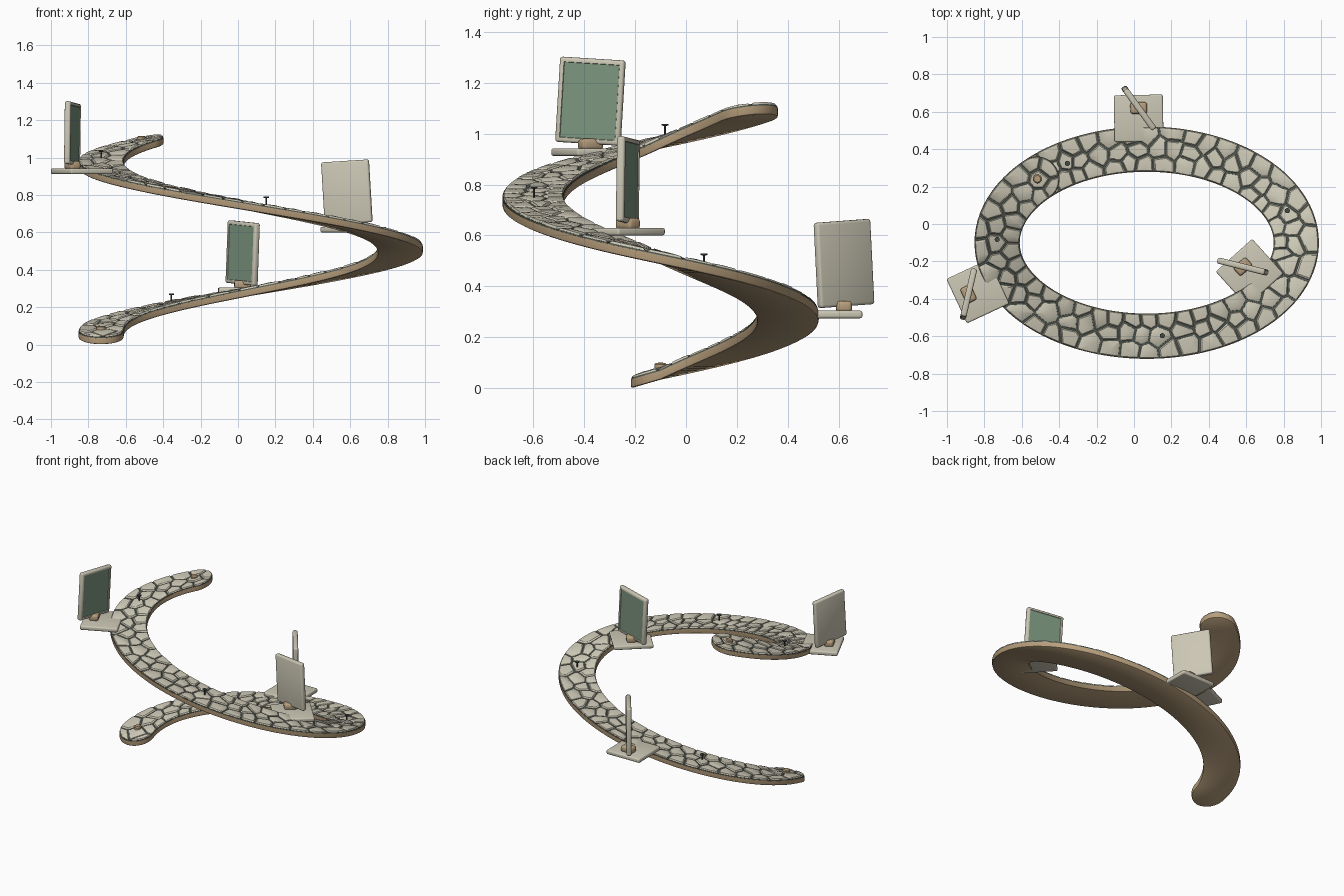
import bpy, bmesh, math, random
from mathutils import Vector, Matrix

random.seed(4)
if "Cube" in bpy.data.objects:
    bpy.data.objects.remove(bpy.data.objects["Cube"], do_unlink=True)


def material(name, color):
    m = bpy.data.materials.new(name)
    m.use_nodes = True
    m.diffuse_color = (*color, 1)
    m.node_tree.nodes["Principled BSDF"].inputs["Base Color"].default_value = (*color, 1)
    return m


STONE = material("pale stone", (0.60, 0.57, 0.46))
GROUT = material("dark grout", (0.09, 0.11, 0.09))
TAN = material("tan", (0.47, 0.34, 0.20))
CREAM = material("cream frame", (0.60, 0.57, 0.46))
GLASS = material("green glass", (0.20, 0.30, 0.21))
DARK = material("dark metal", (0.05, 0.07, 0.06))


def finish(bm, name, mats, angle=35):
    bmesh.ops.recalc_face_normals(bm, faces=bm.faces)
    me = bpy.data.meshes.new(name)
    bm.to_mesh(me)
    bm.free()
    for m in mats:
        me.materials.append(m)
    me.shade_smooth()
    me.set_sharp_from_angle(angle=math.radians(angle))
    ob = bpy.data.objects.new(name, me)
    bpy.context.collection.objects.link(ob)
    return ob


# Spiral path: an ellipse in plan, climbing evenly with the angle
CX, CY, RX, RY = 0.068, -0.10, 0.80, 0.50
TURN, RISE, R = 403, 1.015, 0.121


def centre(deg):
    t = math.radians(180 - deg)
    return Vector((CX + RX * math.cos(t), CY + RY * math.sin(t), 0.08 + RISE * deg / TURN))


def tangent(deg):
    return (centre(deg + 0.5) - centre(deg - 0.5)).normalized()


ARC = [0.0]
for d in range(TURN):
    ARC.append(ARC[-1] + (centre(d + 1) - centre(d)).length)
LENGTH = ARC[-1]


def place(s, w, h):
    """Map distance along, offset across and height onto the walkway."""
    c = min(max(s, 0), LENGTH)
    i = next(k for k in range(1, TURN + 1) if ARC[k] >= c)
    deg = i - (ARC[i] - c) / (ARC[i] - ARC[i - 1])
    t = tangent(deg)
    side = Vector((-t.y, t.x, 0)).normalized()
    return centre(deg) + t * (s - c) + side * w + Vector((0, 0, h))


def slab(name, profile, mat):
    """Round-ended ribbon; profile lists (inset, height) rows from bottom to top."""
    caps = [R * math.cos(math.radians(a)) for a in range(0, 90, 9)]
    n = 150
    stations = [(-c, 1) for c in caps] + [(LENGTH * k / n, 0) for k in range(n + 1)]
    stations += [(LENGTH + c, 1) for c in reversed(caps)]
    bm = bmesh.new()
    rings = []
    for s, cap in stations:
        over = max(-s, s - LENGTH, 0)
        half = math.sqrt(max(R * R - over * over, 0))
        ring = []
        for sign, rows in ((-1, profile), (1, profile[::-1])):
            for inset, h in rows:
                k = 1 - inset / R
                ss = min(max(s, 0), LENGTH) + (over * k if s > LENGTH else -over * k)
                ring.append(bm.verts.new(place(ss, sign * half * k, h)))
        rings.append(ring)
    for a, b in zip(rings, rings[1:]):
        for j in range(len(a)):
            k = (j + 1) % len(a)
            bm.faces.new((a[j], a[k], b[k], b[j]))
    bmesh.ops.remove_doubles(bm, verts=bm.verts, dist=0.00005)
    finish(bm, name, [mat])


slab("walkway_base", [(0.008, -0.046), (0.002, -0.043), (0, -0.036), (0, -0.011)], TAN)
slab("grout_bed", [(0.002, -0.012), (0.002, -0.005)], GROUT)


# Paving: cells cut from the ribbon outline by the bisectors between jittered seeds
def clip(poly, point, normal):
    out = []
    for a, b in zip(poly, poly[1:] + poly[:1]):
        da, db = (a - point).dot(normal), (b - point).dot(normal)
        if da <= 0:
            out.append(a)
        if da * db < 0:
            out.append(a.lerp(b, da / (da - db)))
    return out


edge = R - 0.003
steps = 110
outline = [Vector((LENGTH * k / steps, -edge)) for k in range(steps)]
outline += [Vector((LENGTH + edge * math.cos(a), edge * math.sin(a)))
            for a in (math.radians(-90 + 12 * k) for k in range(16))]
outline += [Vector((LENGTH * (1 - k / steps), edge)) for k in range(1, steps)]
outline += [Vector((-edge * math.cos(a), edge * math.sin(a)))
            for a in (math.radians(90 - 12 * k) for k in range(15))]

seeds = []
columns = round(LENGTH / 0.104) + 2
for i in range(columns):
    for row in (-1, 0, 1):
        s = -0.075 + (i + 0.5 * (row == 0)) * 0.104
        if s < LENGTH + 0.09:
            seeds.append(Vector((s + random.uniform(-0.03, 0.03),
                                 row * 0.08 + random.uniform(-0.022, 0.022))))

bm = bmesh.new()
for p in seeds:
    cell = outline
    for q in seeds:
        if q is not p and (q - p).length < 0.4:
            d = (q - p).normalized()
            cell = clip(cell, (p + q) / 2 - d * 0.004, d)
    if len(cell) < 3:
        continue
    mid = sum(cell, Vector((0, 0))) / len(cell)
    lift = random.uniform(-0.001, 0.002)
    rings = []
    for scale, h in ((1, -0.008), (0.97, -0.002), (0.86, 0.002 + lift)):
        rings.append([bm.verts.new(place(*(mid + (v - mid) * scale), h)) for v in cell])
    top = bm.verts.new(place(*mid, 0.006 + lift))
    for j in range(len(cell)):
        k = (j + 1) % len(cell)
        for a, b in zip(rings, rings[1:]):
            bm.faces.new((a[j], a[k], b[k], b[j]))
        bm.faces.new((rings[-1][j], rings[-1][k], top))
finish(bm, "paving_stones", [STONE], 30)


def box(name, size, matrix, mat, bevel, face=None):
    """Rounded box; face adds an inset panel of that material on its -y side."""
    bm = bmesh.new()
    bmesh.ops.create_cube(bm, size=1, matrix=Matrix.Diagonal((*size, 1)))
    bmesh.ops.bevel(bm, geom=bm.edges[:], offset=bevel, segments=3, profile=0.5, affect='EDGES')
    if face:
        front = min(bm.faces, key=lambda f: f.calc_center_median().y - f.calc_area())
        front = min((f for f in bm.faces if f.calc_area() > size[0] * size[2] * 0.5),
                    key=lambda f: f.calc_center_median().y)
        bmesh.ops.inset_region(bm, faces=[front], thickness=0.011)
        bmesh.ops.inset_region(bm, faces=[front], thickness=0.002, depth=-0.004)
        front.material_index = 1
    bm.transform(matrix)
    finish(bm, name, [mat] + ([face] if face else []))


def turn(x, y, z, deg, roll=0):
    return (Matrix.Translation((x, y, z)) @ Matrix.Rotation(math.radians(deg), 4, 'Z')
            @ Matrix.Rotation(math.radians(roll), 4, 'Y'))


# Display stands: platform centre, platform angle, screen centre, direction the glass faces
stands = [
    ("back", 0.025, 0.565, 0.275, 1, 0.025, 0.62, 216),
    ("right", 0.618, -0.26, 0.60, 42, 0.582, -0.228, 76),
    ("left", -0.835, -0.36, 0.912, 115, -0.885, -0.375, -13),
]
for side, x, y, z, deg, sx, sy, facing in stands:
    box(side + "_platform", (0.262, 0.25, 0.03), turn(x, y, z + 0.015, deg), CREAM, 0.009)
    box(side + "_mount", (0.09, 0.062, 0.045), turn(sx, sy, z + 0.046, deg), TAN, 0.014)
    box(side + "_screen", (0.262, 0.033, 0.335), turn(sx, sy, z + 0.215, facing + 90, 3.5),
        CREAM, 0.011, GLASS)


def lathe(name, profile, origin, mat, sides=16):
    bm = bmesh.new()
    verts = [bm.verts.new((r, 0, z)) for r, z in profile]
    edges = [bm.edges.new(pair) for pair in zip(verts, verts[1:])]
    bmesh.ops.spin(bm, geom=verts + edges, axis=(0, 0, 1), cent=(0, 0, 0),
                   steps=sides, angle=math.tau)
    bmesh.ops.remove_doubles(bm, verts=bm.verts, dist=0.0001)
    bm.transform(Matrix.Translation(origin))
    finish(bm, name, [mat])


# Tan buttons at both ends of the walkway
for name, s in (("start_button", 0), ("end_button", LENGTH)):
    lathe(name, [(0, -0.01), (0.024, -0.01), (0.024, 0.010), (0.018, 0.016), (0, 0.017)],
          place(s, 0, 0.004), TAN)

# Small flat-topped posts spaced along the walkway
for i, deg in enumerate((58, 160, 264, 362)):
    lathe(f"post_{i + 1}", [(0, -0.01), (0.004, -0.01), (0.004, 0.038), (0.014, 0.040),
                            (0.014, 0.046), (0, 0.046)],
          centre(deg), DARK, 10)
